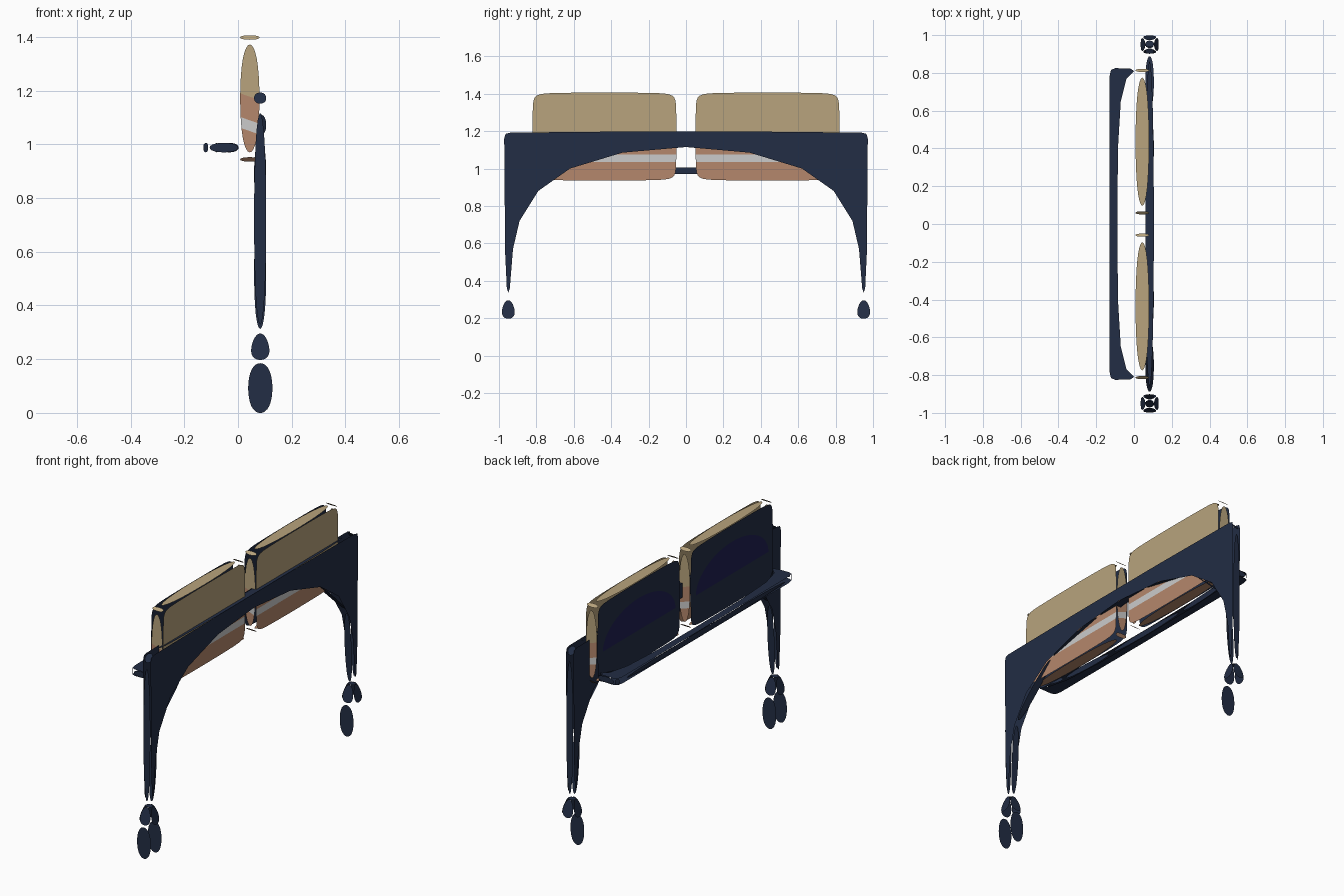
import bpy, bmesh, math
from mathutils import Vector

cube = bpy.data.objects.get("Cube")
if cube:
    bpy.data.objects.remove(cube, do_unlink=True)


def material(name, rgb):
    m = bpy.data.materials.new(name)
    m.use_nodes = True
    m.diffuse_color = (*rgb, 1)
    m.node_tree.nodes["Principled BSDF"].inputs["Base Color"].default_value = (*rgb, 1)
    return m


NAVY = material("navy", (0.016, 0.026, 0.058))
TAN = material("tan", (0.48, 0.37, 0.205))
CLAY = material("clay orange", (0.46, 0.245, 0.15))
PALE = material("pale grey", (0.6, 0.6, 0.6))
INDIGO = material("indigo", (0.013, 0.014, 0.085))


def soften(points, rounds=3):
    """Round a closed outline by repeated cubic corner cutting."""
    pts = [Vector(p) for p in points]
    for _ in range(rounds):
        n = len(pts)
        out = []
        for i in range(n):
            a, b, c = pts[i - 1], pts[i], pts[(i + 1) % n]
            out += [(a + b * 6 + c) / 8, (b + c) / 2]
        pts = out
    return pts


def build(name, sheets, mats, cuts=(), rule=None):
    """Make one object from (outline, outward direction) sheets."""
    bm = bmesh.new()
    for pts, outward in sheets:
        face = bm.faces.new([bm.verts.new(p) for p in pts])
        face.normal_update()
        if face.normal.dot(Vector(outward)) < 0:
            face.normal_flip()
    for co, no in cuts:
        geom = bm.verts[:] + bm.edges[:] + bm.faces[:]
        bmesh.ops.bisect_plane(bm, geom=geom, plane_co=co, plane_no=no)
    bm.normal_update()
    if rule:
        for f in bm.faces:
            f.material_index = rule(f)
    mesh = bpy.data.meshes.new(name)
    bm.to_mesh(mesh)
    bm.free()
    for m in mats:
        mesh.materials.append(m)
    obj = bpy.data.objects.new(name, mesh)
    bpy.context.collection.objects.link(obj)
    return obj


def along_x(u, v, w):
    return Vector((w, u, v))


def along_z(u, v, w):
    return Vector((u, v, w))


def prism(outline, cap, lo, hi, place):
    """Two caps plus one separate rounded sheet for every outline edge."""
    sheets = [([place(u, v, w) for u, v in cap], place(0, 0, s))
              for w, s in ((lo, -1), (hi, 1))]
    for i, (u, v) in enumerate(outline):
        p, q = outline[(i + 1) % len(outline)]
        quad = [place(u, v, lo), place(p, q, lo), place(p, q, hi), place(u, v, hi)]
        sheets.append((soften(quad), place(q - v, u - p, 0)))
    return sheets


def mirrored(half, axis):
    """Close a half outline by reflecting it across the y = 0 plane."""
    other = [(-u, v) if axis == 0 else (u, -v)
             for u, v in reversed(half) if (u, v)[axis] != 0]
    return half + other


# Arched frame
arch_edges = mirrored([(0.2, 1.115), (0.6, 1.03), (0.9, 0.75), (0.93, 0.295),
                       (0.972, 0.295), (0.972, 1.15), (0.935, 1.195)], 0)
arch_cap = mirrored([(0, 1.115), (0.34, 1.085), (0.62, 1.0), (0.79, 0.88),
                     (0.89, 0.72), (0.925, 0.57), (0.942, 0.36), (0.95, 0.335),
                     (0.958, 0.36), (0.967, 0.55), (0.972, 1.16), (0.965, 1.185),
                     (0.94, 1.192), (0.33, 1.198)], 0)
build("arched_frame", prism(arch_edges, arch_cap, 0.058, 0.107, along_x), [NAVY])

# Rear shelf
shelf_edges = mirrored([(-0.088, 0.3), (-0.07, 0.68), (0.005, 0.825),
                        (-0.11, 0.825), (-0.13, 0.805)], 1)
shelf_cap = mirrored([(-0.088, 0), (-0.085, 0.4), (-0.07, 0.65), (-0.04, 0.77),
                      (0, 0.81), (-0.02, 0.823), (-0.1, 0.825), (-0.122, 0.815),
                      (-0.13, 0.78)], 1)
build("rear_shelf", prism(shelf_edges, shelf_cap, 0.969, 1.007, along_z), [NAVY])

# Cushions: tan above, clay below with a pale stripe, navy back
SLANT = 0.35
BANDS = [1.065, 1.105, 1.193]


def band_of(face):
    if face.normal.x < -0.9:
        return 3
    c = face.calc_center_median()
    level = c.z + SLANT * c.x
    if level > BANDS[2]:
        return 0
    return 2 if BANDS[0] < level < BANDS[1] else 1


def cushion(name, y0, y1):
    z0, z1, c = 0.935, 1.407, 0.018
    outline = [(y0 + c, z0), (y1 - c, z0), (y1, z0 + c), (y1, z1 - c),
               (y1 - c, z1), (y0 + c, z1), (y0, z1 - c), (y0, z0 + c)]
    cap = [tuple(p) for p in soften(outline)]
    cuts = [((0, 0, b), (SLANT, 0, 1)) for b in BANDS]
    build(name, prism(outline, cap, 0.005, 0.083, along_x),
          [TAN, CLAY, PALE, NAVY], cuts, band_of)
    # Domed panel on the cushion back
    mid = (y0 + y1) / 2
    dome = [Vector((0.002, mid + 0.34 * math.cos(a), 1.12 + 0.19 * math.sin(a)))
            for a in (math.pi * i / 24 for i in range(25))]
    build(name + "_back_panel", [(dome, (-1, 0, 0))], [INDIGO])


cushion("left_cushion", 0.05, 0.822)
cushion("right_cushion", -0.822, -0.05)

# Feet: tapered collar sheets above upright pads
FX, HALF = 0.083, 0.049
for name, cy in (("front_foot", -0.95), ("back_foot", 0.95)):
    sheets = []
    for k in range(4):
        out = Vector((round(math.cos(k * math.pi / 2)), round(math.sin(k * math.pi / 2)), 0))
        side = Vector((-out.y, out.x, 0))
        base = Vector((FX, cy, 0))
        collar = [base + out * r + side * r * s + Vector((0, 0, z))
                  for r, s, z in ((HALF, -1, 0.193), (HALF, 1, 0.193),
                                  (0.022, 1, 0.3), (0.022, -1, 0.3))]
        sheets.append((soften(collar), out))
        # Upright pads on the end-facing sides
        if out.y < 0 or (out.y > 0 and cy < 0):
            pad = [base + out * 0.05 + side * HALF * s + Vector((0, 0, z))
                   for s, z in ((-1, -0.0084), (1, -0.0084), (1, 0.193), (-1, 0.193))]
            sheets.append((soften(pad), out))
    build(name, sheets, [NAVY])
